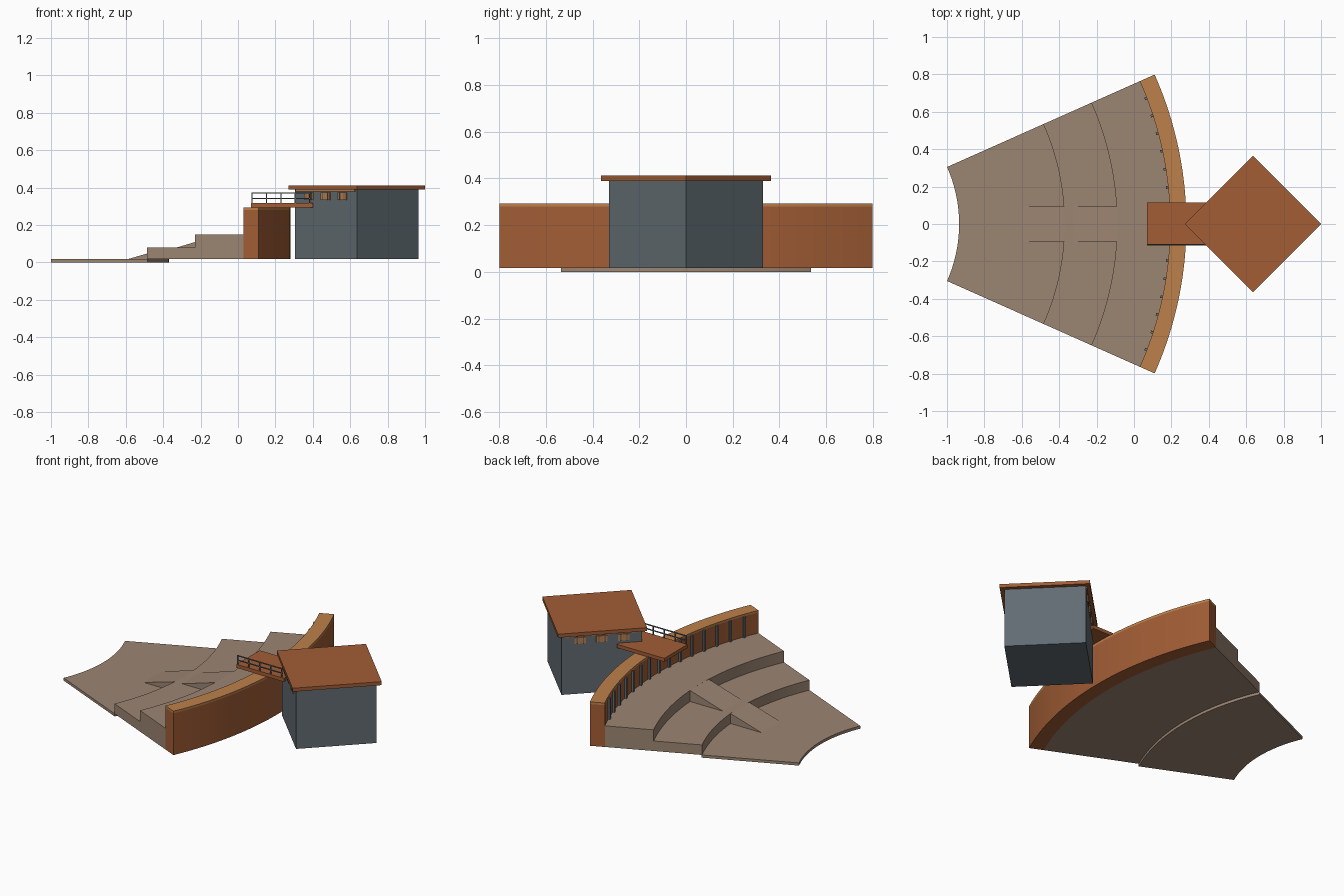
import bpy, bmesh, math
from mathutils import Vector, Matrix

cube = bpy.data.objects.get("Cube")
if cube:
    bpy.data.objects.remove(cube, do_unlink=True)


def material(name, rgb):
    m = bpy.data.materials.new(name)
    m.use_nodes = True
    m.diffuse_color = (*rgb, 1)
    bsdf = m.node_tree.nodes["Principled BSDF"]
    bsdf.inputs["Base Color"].default_value = (*rgb, 1)
    bsdf.inputs["Roughness"].default_value = 0.8
    return m


STONE = material("warm stone", (0.33, 0.235, 0.17))
RUST = material("rust brown", (0.36, 0.11, 0.036))
ORANGE = material("light orange wood", (0.51, 0.215, 0.07))
SLATE = material("slate grey", (0.12, 0.15, 0.168))

HUB = -1.684                 # x of the centre of all arcs
HALF = math.radians(24.0)    # half the opening angle of the fan
BASE = 0.017                 # top of the floor slab


def finish(name, bm, mat, smooth=False):
    bmesh.ops.recalc_face_normals(bm, faces=bm.faces[:])
    mesh = bpy.data.meshes.new(name)
    bm.to_mesh(mesh)
    bm.free()
    mesh.materials.append(mat)
    obj = bpy.data.objects.new(name, mesh)
    bpy.context.collection.objects.link(obj)
    if smooth:
        bpy.ops.object.select_all(action="DESELECT")
        obj.select_set(True)
        bpy.context.view_layer.objects.active = obj
        bpy.ops.object.shade_smooth_by_angle(angle=math.radians(30))
    return obj


def sector(name, r0, r1, z0, z1, mat, steps=40):
    """Sweep a rectangular section around the hub."""
    bm = bmesh.new()
    rings = []
    for i in range(steps + 1):
        a = -HALF + 2 * HALF * i / steps
        rings.append([bm.verts.new((HUB + r * math.cos(a), r * math.sin(a), z))
                      for r, z in ((r0, z0), (r1, z0), (r1, z1), (r0, z1))])
    for a, b in zip(rings, rings[1:]):
        for k in range(4):
            n = (k + 1) % 4
            bm.faces.new((a[k], a[n], b[n], b[k]))
    bm.faces.new(rings[0])
    bm.faces.new(rings[-1])
    return finish(name, bm, mat, True)


def add_box(bm, centre, size, angle=0.0):
    bmesh.ops.create_cube(bm, size=1, matrix=Matrix.Translation(Vector(centre))
                          @ Matrix.Rotation(angle, 4, "Z")
                          @ Matrix.Diagonal((*size, 1)))


def box(name, centre, size, mat, angle=0.0):
    bm = bmesh.new()
    add_box(bm, centre, size, angle)
    return finish(name, bm, mat)


def ramp(name, x0, x1, z0, z1, half_width):
    bm = bmesh.new()
    sides = [[bm.verts.new((x, y, z)) for x, z in ((x0, z0), (x1, z0), (x1, z1))]
             for y in (-half_width, half_width)]
    for side in sides:
        bm.faces.new(side)
    for k in range(3):
        n = (k + 1) % 3
        bm.faces.new((sides[0][k], sides[0][n], sides[1][n], sides[1][k]))
    return finish(name, bm, STONE)


# Terraced fan
sector("floor_slab", 0.749, 1.314, 0, BASE, STONE)
sector("lower_terrace", 1.312, 1.877, BASE, 0.08, STONE)
sector("upper_terrace", 1.593, 1.877, 0.08, 0.15, STONE)
ramp("lower_ramp", -0.59, -0.372, BASE, 0.08, 0.093)
ramp("upper_ramp", -0.325, -0.091, 0.08, 0.15, 0.093)

# Curved rear wall with cap and inner slats
sector("curved_wall", 1.877, 1.964, BASE, 0.279, RUST)
sector("wall_cap", 1.877, 1.964, 0.279, 0.293, ORANGE)
bm = bmesh.new()
for i in range(-7, 8):
    a = math.radians(3 * i)
    add_box(bm, (HUB + 1.872 * math.cos(a), 1.872 * math.sin(a), 0.2145),
            (0.014, 0.014, 0.129), a)
finish("wall_slats", bm, SLATE)

# Cabin set corner-on to the wall
CX, R = 0.635, 0.33
side = R * math.sqrt(2)
turn = math.radians(45)
box("cabin_walls", (CX, 0, (BASE + 0.39) / 2), (side, side, 0.39 - BASE), SLATE, turn)
box("cabin_roof", (CX, 0, 0.401), (0.516, 0.516, 0.022), RUST, turn)

# Windows and eave trim on the two faces towards the fan
panes, bars, trim = bmesh.new(), bmesh.new(), bmesh.new()
for s in (-1, 1):
    along = Vector((1, s, 0)).normalized()
    out = Vector((-1, s, 0)).normalized()
    corner = Vector((CX - R, 0, 0))
    for f in (0.23, 0.5, 0.77):
        p = corner + along * side * f + out * 0.002 + Vector((0, 0, 0.353))
        add_box(panes, p, (0.066, 0.008, 0.04), s * turn)
        for d in (-0.018, 0.018):
            add_box(bars, p + along * d + out * 0.002, (0.007, 0.008, 0.04), s * turn)
    p = corner + along * side / 2 + out * 0.002 + Vector((0, 0, 0.384))
    add_box(trim, p, (side * 0.96, 0.008, 0.01), s * turn)
finish("window_panes", panes, ORANGE)
finish("window_bars", bars, SLATE)
finish("eave_trim", trim, ORANGE)

# Bridge over the wall with a railing on one side
box("bridge_deck", (0.235, 0, 0.305), (0.33, 0.23, 0.022), RUST)
bm = bmesh.new()
for i in range(5):
    add_box(bm, (0.075 + 0.077 * i, -0.11, 0.343), (0.006, 0.006, 0.056))
for z in (0.342, 0.37):
    add_box(bm, (0.231, -0.11, z), (0.316, 0.005, 0.006))
finish("bridge_railing", bm, SLATE)
